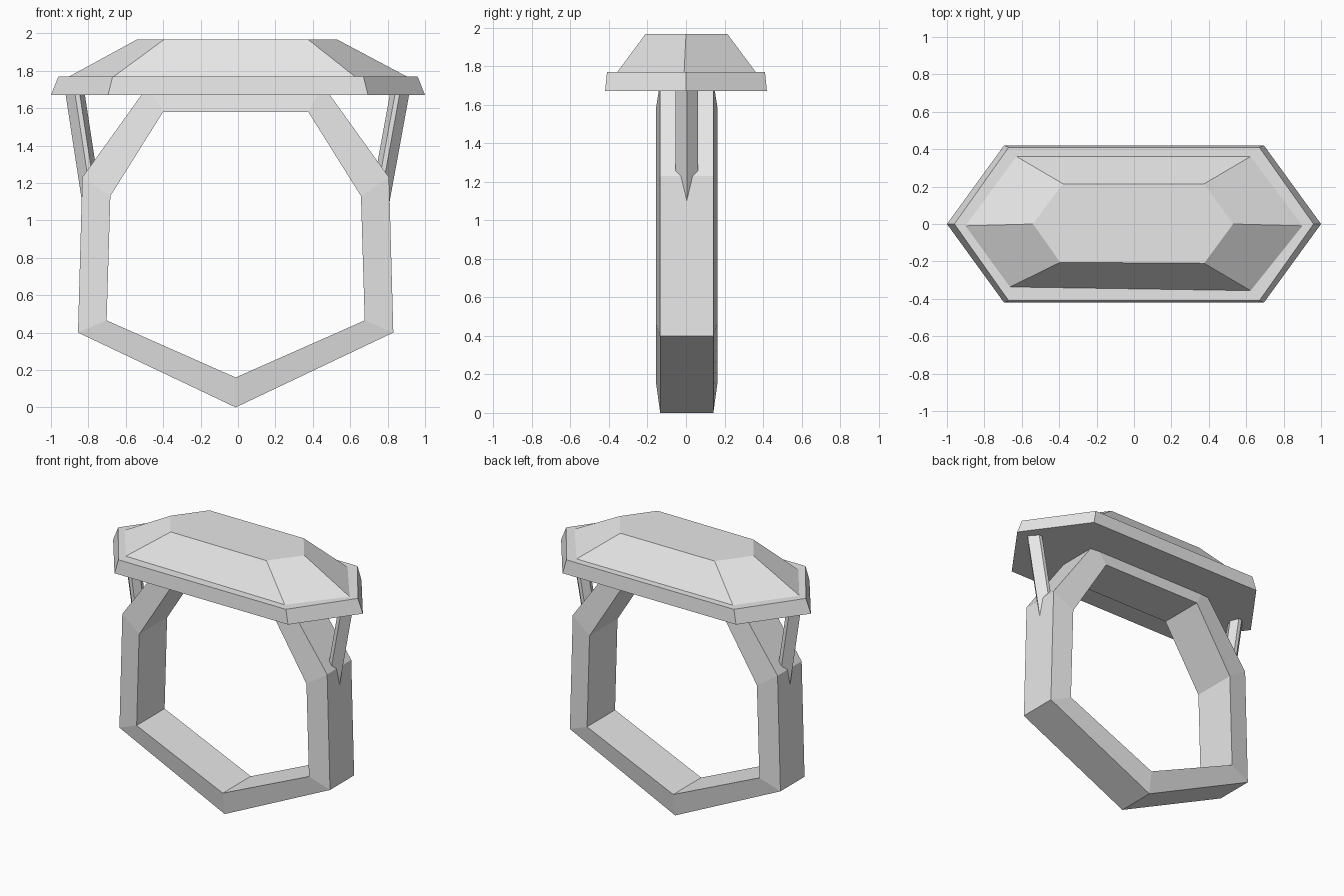
import bpy
import bmesh

cube = bpy.data.objects.get("Cube")
if cube:
    bpy.data.objects.remove(cube)

grey = bpy.data.materials.new("light grey")
grey.use_nodes = True
colour = (0.8, 0.8, 0.8, 1)
grey.diffuse_color = colour
grey.node_tree.nodes["Principled BSDF"].inputs["Base Color"].default_value = colour


def loft(name, loops, closed=False):
    """Skin a series of equal-length loops; cap the ends unless closed."""
    bm = bmesh.new()
    rows = [[bm.verts.new(p) for p in loop] for loop in loops]
    n = len(rows[0])
    pairs = list(zip(rows, rows[1:]))
    if closed:
        pairs.append((rows[-1], rows[0]))
    else:
        bm.faces.new(rows[0])
        bm.faces.new(rows[-1])
    for a, b in pairs:
        for i in range(n):
            j = (i + 1) % n
            bm.faces.new((a[i], a[j], b[j], b[i]))
    bmesh.ops.recalc_face_normals(bm, faces=bm.faces)
    mesh = bpy.data.meshes.new(name)
    bm.to_mesh(mesh)
    bm.free()
    mesh.materials.append(grey)
    obj = bpy.data.objects.new(name, mesh)
    bpy.context.collection.objects.link(obj)
    return obj


def hexagon(tip, side, depth, z):
    """Long hexagon with points at the left and right ends."""
    return [(-tip, 0, z), (-side, -depth, z), (side, -depth, z),
            (tip, 0, z), (side, depth, z), (-side, depth, z)]


# Gem setting with a slightly tapered rim
loft("gem_setting", [hexagon(1, 0.695, 0.42, 1.67),
                     hexagon(0.96, 0.67, 0.41, 1.77)])

# Gem crown, slightly irregular in outline
crown_base = [(-0.91, -0.01), (-0.67, -0.34), (0.63, -0.36),
              (0.91, -0.01), (0.63, 0.365), (-0.635, 0.365)]
crown_top = [(-0.54, 0), (-0.395, -0.205), (0.375, -0.21),
             (0.53, 0), (0.375, 0.215), (-0.38, 0.215)]
loft("gem_crown", [[(x, y, 1.765) for x, y in crown_base],
                   [(x, y, 1.967) for x, y in crown_top]])

# Faceted finger band, wider on the inside than on the outside
SHIFT_X, SHIFT_Y = -0.0125, 0.004
outer = [(0, 0), (0.843, 0.4), (0.82, 1.23), (0.468, 1.72)]
inner = [(0, 0.16), (0.69, 0.465), (0.67, 1.13), (0.388, 1.58)]
stations = list(zip(outer, inner))
stations += [((-o[0], o[1]), (-i[0], i[1])) for o, i in reversed(stations[1:])]
sections = []
for (ox, oz), (ix, iz) in stations:
    ox, ix = ox + SHIFT_X, ix + SHIFT_X
    sections.append([(ox, SHIFT_Y - 0.138, oz), (ox, SHIFT_Y + 0.138, oz),
                     (ix, SHIFT_Y + 0.16, iz), (ix, SHIFT_Y - 0.16, iz)])
loft("finger_band", sections, closed=True)

# Ridged prongs leaning from the setting into the band
prong = [(0.918, 0), (0.867, 0.058), (0.842, 0.058),
         (0.815, 0), (0.842, -0.058), (0.867, -0.058)]
for name, side in (("left_prong", 1), ("right_prong", -1)):
    loops = []
    for z, lean, shift in ((1.05, 0.104, SHIFT_X), (1.7, -0.005, -0.003)):
        loops.append([(side * (x - lean) + shift, y + SHIFT_Y, z)
                      for x, y in prong])
    loft(name, loops)
